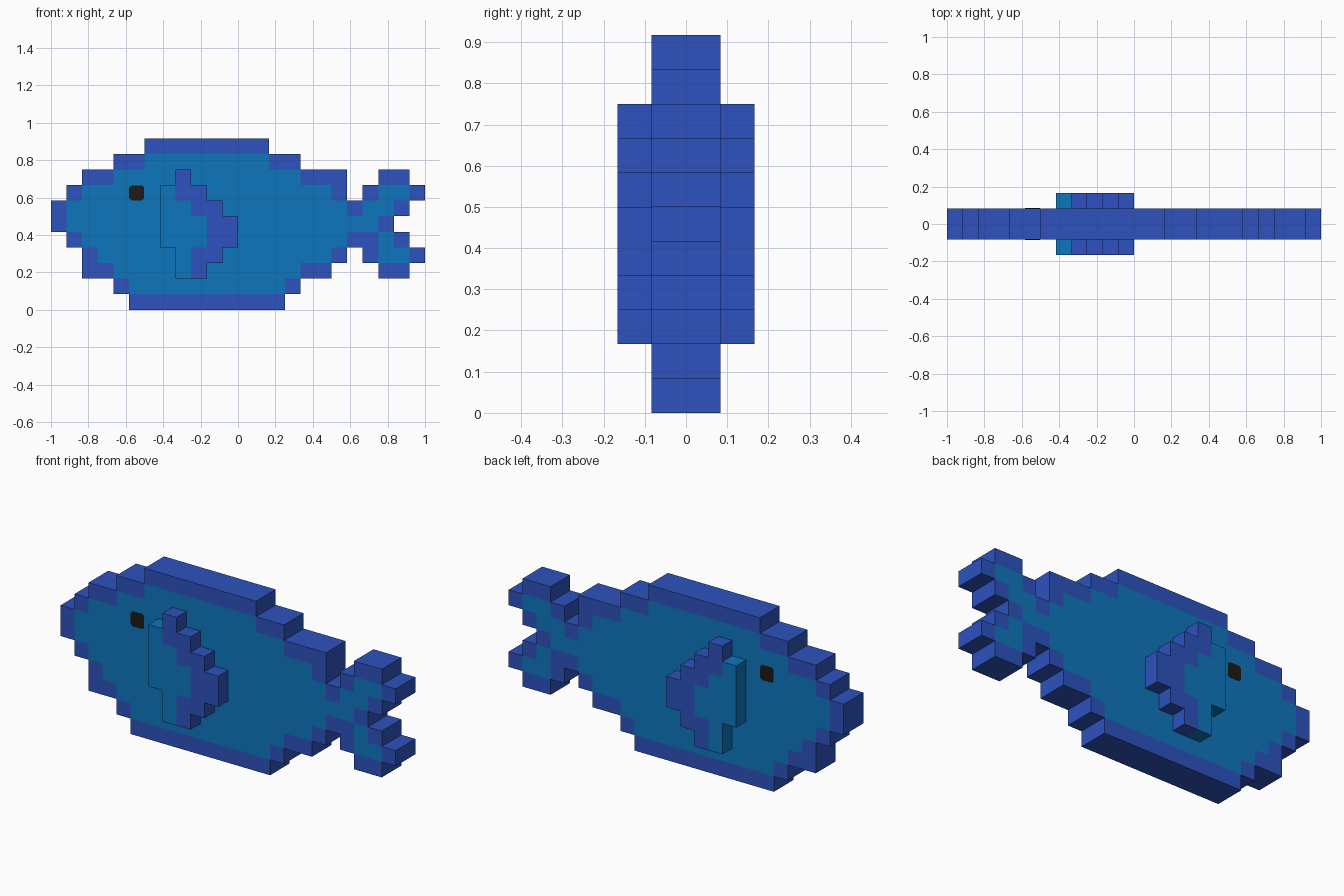
import bpy, bmesh, math
from mathutils import Vector

if "Cube" in bpy.data.objects:
    bpy.data.objects.remove(bpy.data.objects["Cube"], do_unlink=True)

U = 1 / 12            # edge of one block
HALF = U              # half thickness of the body


def material(name, rgb):
    m = bpy.data.materials.new(name)
    m.use_nodes = True
    m.diffuse_color = (*rgb, 1)
    m.node_tree.nodes["Principled BSDF"].inputs["Base Color"].default_value = (*rgb, 1)
    return m


LIGHT = material("light blue", (0.0044, 0.181, 0.515))
DARK = material("dark blue", (0.026, 0.084, 0.515))
BLACK = material("eye black", (0.012, 0.011, 0.010))


def finish(name, bm, mats):
    mesh = bpy.data.meshes.new(name)
    bm.to_mesh(mesh)
    bm.free()
    for m in mats:
        mesh.materials.append(m)
    ob = bpy.data.objects.new(name, mesh)
    bpy.context.collection.objects.link(ob)
    return ob


def extrude_y(bm, depth):
    """Thicken the flat faces along +y into a closed solid."""
    ext = bmesh.ops.extrude_face_region(bm, geom=bm.faces[:], use_keep_orig=True)
    verts = [g for g in ext["geom"] if isinstance(g, bmesh.types.BMVert)]
    bmesh.ops.translate(bm, verts=verts, vec=(0, depth, 0))
    bmesh.ops.recalc_face_normals(bm, faces=bm.faces[:])


def block_slab(name, rows, col0, row0, y0, y1):
    """Slab of blocks from rows listed bottom up: # dark, o light, space empty."""
    cells = {(col0 + c, row0 + r): ch for r, line in enumerate(rows)
             for c, ch in enumerate(line) if ch != " "}
    bm = bmesh.new()
    corners = {}

    def corner(c, r):
        if (c, r) not in corners:
            corners[c, r] = bm.verts.new((-1 + c * U, y0, r * U))
        return corners[c, r]

    for c, r in cells:
        bm.faces.new([corner(c, r), corner(c + 1, r),
                      corner(c + 1, r + 1), corner(c, r + 1)])
    extrude_y(bm, y1 - y0)
    # Each face takes the colour of the block just behind it
    for f in bm.faces:
        p = f.calc_center_median() - f.normal * U * 0.3
        key = (math.floor((p.x + 1) / U), math.floor(p.z / U))
        f.material_index = 1 if cells.get(key) == "#" else 0
    return finish(name, bm, [LIGHT, DARK])


# Body with dark rim and forked tail, bottom row first
body = [
    "     ##########",
    "    #oooooooooo#",
    "  ##oooooooooooo##   ##",
    "  #ooooooooooooooo# #oo#",
    " #ooooooooooooooooo##o#",
    "#oooooooooooooooooooo#",
    "#oooooooooooooooooo#oo#",
    " #oooooooooooooooo# #oo#",
    "  ##oooooooooooo###  ##",
    "    ##oooooooo##",
    "      ########",
]
block_slab("body", body, 0, 0, -HALF, HALF)

# Side fins with dark trailing edge, bottom row first
fin = [
    " o#",
    " o##",
    "ooo##",
    "ooo##",
    "oo##",
    "o##",
    " #",
]
block_slab("front_fin", fin, 7, 2, -HALF - U, -HALF)
block_slab("back_fin", fin, 7, 2, HALF, HALF + U)

# Eyes: thin square plates with clipped corners
centre = Vector((-1 + 5.5 * U, 0, 7.5 * U))
a, b, t = U * 0.48, U * 0.34, 0.002
outline = [(a, -b), (a, b), (b, a), (-b, a), (-a, b), (-a, -b), (-b, -a), (b, -a)]
for name, y in (("front_eye", -HALF - t), ("back_eye", HALF)):
    bm = bmesh.new()
    bm.faces.new([bm.verts.new(centre + Vector((x, y, z))) for x, z in outline])
    extrude_y(bm, t)
    finish(name, bm, [BLACK])
